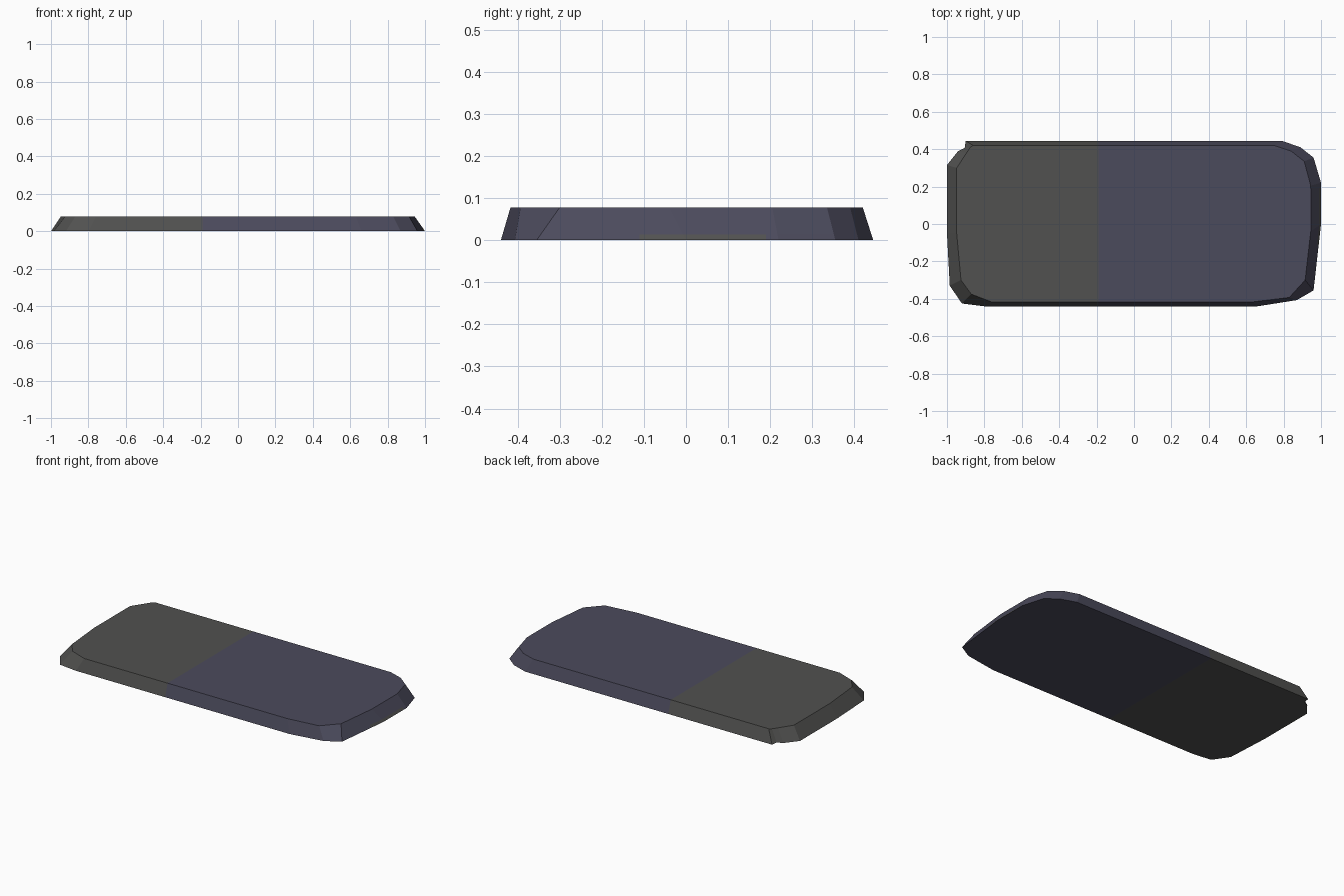
import bpy, bmesh

if "Cube" in bpy.data.objects:
    bpy.data.objects.remove(bpy.data.objects["Cube"])

H = 0.078
# outlines, counter-clockwise from the right end
BOTTOM = [(1.0, 0.0), (1.0, 0.22), (0.96, 0.355), (0.89, 0.41), (0.79, 0.445), (-0.90, 0.445),
          (-0.905, 0.407), (-0.94, 0.39), (-1.0, 0.315), (-1.0, -0.05), (-0.985, -0.33),
          (-0.92, -0.425), (-0.80, -0.44), (0.66, -0.44), (0.87, -0.407), (0.96, -0.355)]
TOP = [(0.945, -0.04), (0.945, 0.205), (0.91, 0.335), (0.84, 0.39), (0.75, 0.42), (-0.86, 0.42),
       (-0.875, 0.41), (-0.895, 0.38), (-0.948, 0.30), (-0.948, -0.05), (-0.925, -0.30),
       (-0.87, -0.375), (-0.76, -0.417), (0.63, -0.417), (0.83, -0.393), (0.915, -0.30)]


def material(name, color):
    m = bpy.data.materials.new(name)
    m.diffuse_color = (*color, 1)
    m.use_nodes = True
    m.node_tree.nodes["Principled BSDF"].inputs["Base Color"].default_value = m.diffuse_color
    return m


def cut(bm, faces, co, no):
    geom = list({e for f in faces for e in f.edges}) + list({v for f in faces for v in f.verts}) + list(faces)
    bmesh.ops.bisect_plane(bm, geom=geom, plane_co=co, plane_no=no, dist=1e-5)


# tapered slab lofted between the two outlines
bm = bmesh.new()
low = [bm.verts.new((x, y, 0)) for x, y in BOTTOM]
high = [bm.verts.new((x, y, H)) for x, y in TOP]
n = len(low)
bm.faces.new(high)
bm.faces.new(low[::-1])
for i in range(n):
    j = (i + 1) % n
    bm.faces.new((low[i], low[j], high[j], high[i]))

# colour split across the slab, and a small grey patch low on the right end
cut(bm, bm.faces[:], (-0.19, 0, 0), (1, 0, 0))


def end_wall():
    return [f for f in bm.faces if f.normal.x > 0.7 and f.calc_center_median().x > 0.9]


bm.normal_update()
for co, no in (((0, 0, 0.014), (0, 0, 1)), ((0, -0.11, 0), (0, 1, 0)), ((0, 0.19, 0), (0, 1, 0))):
    cut(bm, end_wall(), co, no)
    bm.normal_update()
for f in bm.faces:
    c = f.calc_center_median()
    patch = f.normal.x > 0.7 and c.z < 0.014 and -0.11 < c.y < 0.19
    f.material_index = 0 if c.x < -0.19 or patch else 1

mesh = bpy.data.meshes.new("slab")
bm.to_mesh(mesh)
bm.free()
mesh.materials.append(material("warm_grey", (0.083, 0.083, 0.080)))
mesh.materials.append(material("slate_blue", (0.071, 0.069, 0.107)))
slab = bpy.data.objects.new("slab", mesh)
bpy.context.collection.objects.link(slab)
